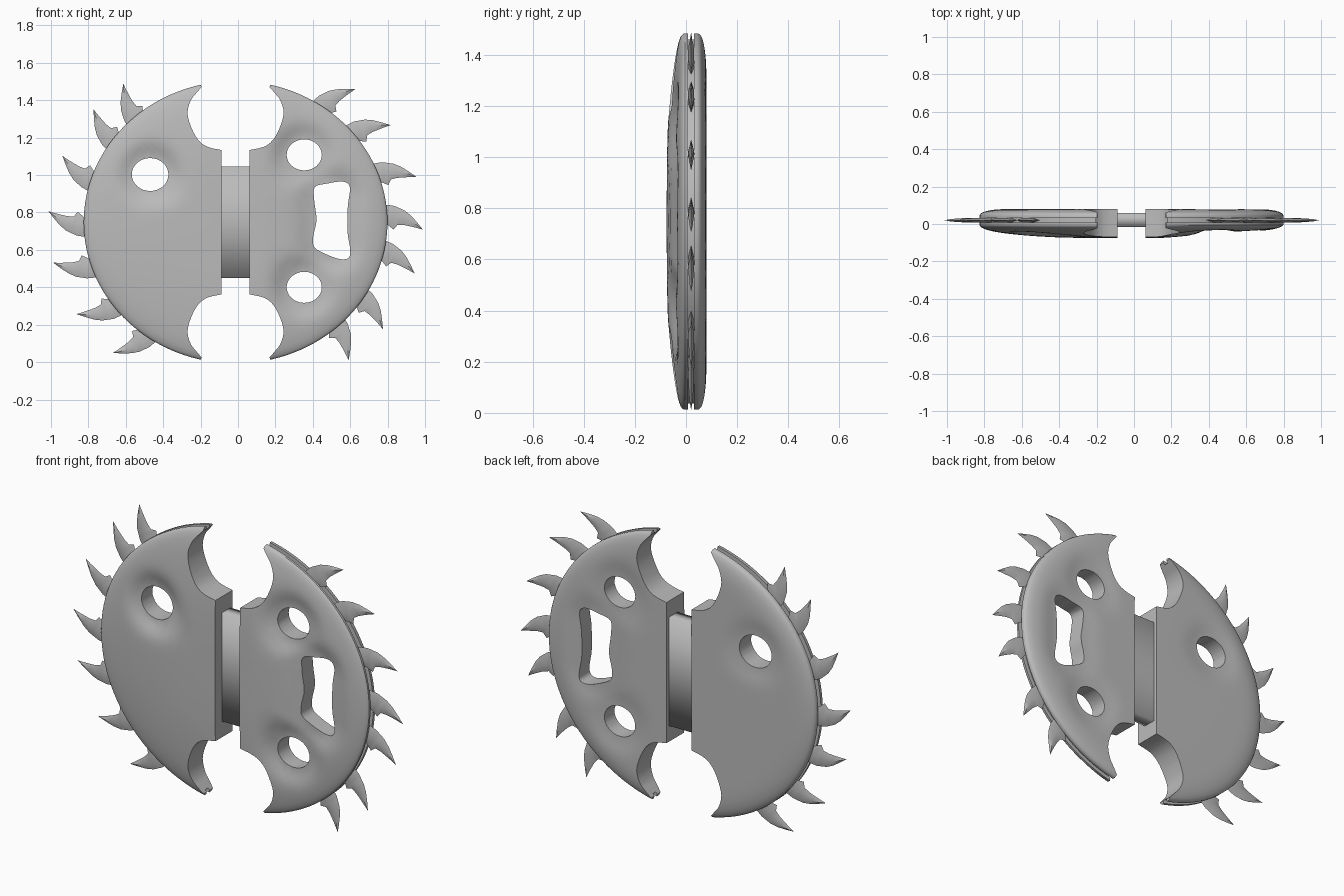
import bpy, bmesh, math
from mathutils import Vector

if "Cube" in bpy.data.objects:
    bpy.data.objects.remove(bpy.data.objects["Cube"])

CX, CZ = -0.013, 0.748        # centre of the oval
RX, RZ = 0.812, 0.755         # its half sizes
BLADE_Y = 0.02                # plane of the teeth

steel = bpy.data.materials.new("grey_steel")
steel.use_nodes = True
steel.diffuse_color = (0.5, 0.5, 0.5, 1)
steel.node_tree.nodes["Principled BSDF"].inputs["Base Color"].default_value = (0.5, 0.5, 0.5, 1)


def make_object(name, bm):
    bmesh.ops.recalc_face_normals(bm, faces=bm.faces)
    mesh = bpy.data.meshes.new(name)
    bm.to_mesh(mesh)
    bm.free()
    mesh.materials.append(steel)
    obj = bpy.data.objects.new(name, mesh)
    bpy.context.collection.objects.link(obj)
    return obj


def select(obj):
    bpy.ops.object.select_all(action='DESELECT')
    obj.select_set(True)
    bpy.context.view_layer.objects.active = obj


def smooth(obj, degrees):
    select(obj)
    bpy.ops.object.shade_smooth_by_angle(angle=math.radians(degrees))


def curve(points, closed=False, steps=5):
    """Smooth curve through 2D points."""
    pts = [Vector(p) for p in points]
    n, out = len(pts), []
    for i in range(n if closed else n - 1):
        pick = lambda k: pts[k % n] if closed else pts[min(max(k, 0), n - 1)]
        a, b, c, d = (pick(i + k) for k in (-1, 0, 1, 2))
        for s in range(steps):
            t = s / steps
            out.append(0.5 * (2 * b + (c - a) * t + (2 * a - 5 * b + 4 * c - d) * t * t
                              + (3 * b - a - 3 * c + d) * t ** 3))
    if not closed:
        out.append(pts[-1])
    return out


def prism(name, outline):
    bm = bmesh.new()
    face = bm.faces.new([bm.verts.new((x, -0.3, z)) for x, z in outline])
    ext = bmesh.ops.extrude_face_region(bm, geom=[face])
    bmesh.ops.translate(bm, vec=(0, 0.6, 0),
                        verts=[v for v in ext["geom"] if isinstance(v, bmesh.types.BMVert)])
    return make_object(name, bm)


def cut(obj, name, outline, operation):
    cutter = prism(name, outline)
    cutter.hide_render = True
    mod = obj.modifiers.new("cut", 'BOOLEAN')
    mod.operation, mod.solver, mod.object = operation, 'EXACT', cutter
    select(obj)
    bpy.ops.object.modifier_apply(modifier=mod.name)
    bpy.data.objects.remove(cutter)


def oval(x, z, rx, rz, n=32):
    return [(x + rx * math.cos(math.tau * i / n), z + rz * math.sin(math.tau * i / n))
            for i in range(n)]


# Radial section of the body: domed front, grooved rim, flat back
front = curve([(0, -.075), (.25, -.075), (.5, -.071), (.7, -.061), (.85, -.048),
               (.94, -.034), (.985, -.02), (1, -.008)], steps=4)
groove = [(1, .008), (.972, .008), (.972, .032), (1, .032)]
back = curve([(1, .048), (.985, .06), (.94, .072), (.86, .079), (.7, .08),
              (.45, .08), (.2, .08), (0, .08)], steps=4)
section = [tuple(p) for p in front] + groove + [tuple(p) for p in back]


def half_body(name, side, holes, front_drop):
    bm = bmesh.new()
    verts = [bm.verts.new((r, y, 0)) for r, y in section]
    edges = [bm.edges.new(pair) for pair in zip(verts, verts[1:])]
    bmesh.ops.spin(bm, geom=verts + edges, axis=(0, 1, 0), cent=(0, 0, 0),
                   angle=math.tau, steps=128, use_merge=True)
    bmesh.ops.remove_doubles(bm, verts=bm.verts, dist=1e-5)
    for v in bm.verts:
        v.co.x, v.co.z = CX + v.co.x * RX, CZ + v.co.z * RZ
        is_front = v.co.y < 0
        # Scoop the surface down around each hole
        keep = 1.0
        for x, z, half in holes:
            dz = max(0, abs(v.co.z - z) - half)
            d = max(0, math.hypot(v.co.x - x, dz) - .09)
            keep *= 1 - (.42 if is_front else .2) * math.exp(-(d / .065) ** 2)
        if is_front:
            keep *= 1 - front_drop * min(1, max(0, (abs(v.co.x - CX) - .15) / .2))
        v.co.y = BLADE_Y + (v.co.y - BLADE_Y) * keep
    body = make_object(name, bm)
    # Straight inner edge, concave scoops and pointed horns
    scoop = curve([(.075, .386), (.15, .403), (.2, .44), (.238, .51), (.257, .585),
                   (.24, .65), (.21, .69), (.182, .722)], steps=3)
    upper = [tuple(p) for p in scoop] + [(.184, .732), (.2, .9), (.95, .9)]
    outline = upper + [(x, -z) for x, z in reversed(upper)]
    cut(body, "outline_cutter", [(CX + side * x, CZ + z) for x, z in outline], 'INTERSECT')
    return body


# Left half (+x) with two round holes and a waisted slot
left_body = half_body("left_half_body", 1,
                      [(.353, 1.108, 0), (.355, .4, 0), (.5, .757, .12)], .14)
for z in (1.108, .4):
    cut(left_body, "hole_cutter", oval(.354, z, .094, .083), 'DIFFERENCE')
slot = curve([(.41, .935), (.48, .955), (.56, .965), (.598, .935), (.587, .83), (.585, .7),
              (.6, .6), (.59, .557), (.54, .552), (.46, .582), (.408, .615), (.402, .67),
              (.42, .76), (.408, .86)], closed=True, steps=4)
cut(left_body, "slot_cutter", slot, 'DIFFERENCE')

# Right half (-x) with a single hole
right_body = half_body("right_half_body", -1, [(-.47, 1.003, 0)], 0)
cut(right_body, "hole_cutter", oval(-.47, 1.003, .098, .088), 'DIFFERENCE')
for body in (left_body, right_body):
    smooth(body, 38)

# Central bar joining the halves, softly shaded along its length
bm = bmesh.new()
loop = [(-.015, .45), (-.015, CZ), (-.015, 1.045), (.06, 1.045), (.06, CZ), (.06, .45)]
ends = [[bm.verts.new((x, y, z)) for y, z in loop] for x in (-.12, .09)]
for i in range(len(loop)):
    j = (i + 1) % len(loop)
    bm.faces.new((ends[0][i], ends[0][j], ends[1][j], ends[1][i])).smooth = True
for end in ends:
    bm.faces.new(end)
make_object("central_bar", bm)

# Hooked teeth: rows of (height, trailing edge, leading edge, half thickness)
ROWS = [(-.07, 0, .1, .013), (0, 0, .105, .013), (.035, .004, .13, .012),
        (.055, .012, .104, .012), (.09, .026, .104, .011), (.125, .052, .11, .009),
        (.16, .088, .117, .006)]
TIP = (.192, .125)


def tooth(name, angle):
    a = math.radians(angle)
    out = Vector((math.cos(a), 0, math.sin(a)))
    along = Vector((out.z, 0, -out.x))
    reach = 1 / math.hypot(out.x / 1.003, out.z / .925)
    tip = Vector((CX, BLADE_Y, CZ)) + out * reach
    place = lambda u, v, y=0: tip + out * (u - TIP[0]) + along * (v - TIP[1]) + Vector((0, y, 0))
    bm = bmesh.new()
    rings = []
    for u, v0, v1, t in ROWS:
        mid = (v0 + v1) / 2
        rings.append([bm.verts.new(place(*p)) for p in
                      ((u, v0), (u, mid, t), (u, v1), (u, mid, -t))])
    point = bm.verts.new(place(*TIP))
    for r0, r1 in zip(rings, rings[1:]):
        for i in range(4):
            j = (i + 1) % 4
            bm.faces.new((r0[i], r0[j], r1[j], r1[i]))
    for i in range(4):
        bm.faces.new((rings[-1][i], rings[-1][(i + 1) % 4], point))
    bm.faces.new(rings[0])
    smooth(make_object(name, bm), 40)


for label, angles in (("left", (48, 32, 14, -2.3, -16, -36, -50.7)),
                      ("right", (129, 141.5, 159, 176.6, 192.5, 210, 226.8))):
    for number, angle in enumerate(angles, 1):
        tooth(f"{label}_tooth_{number}", angle)
